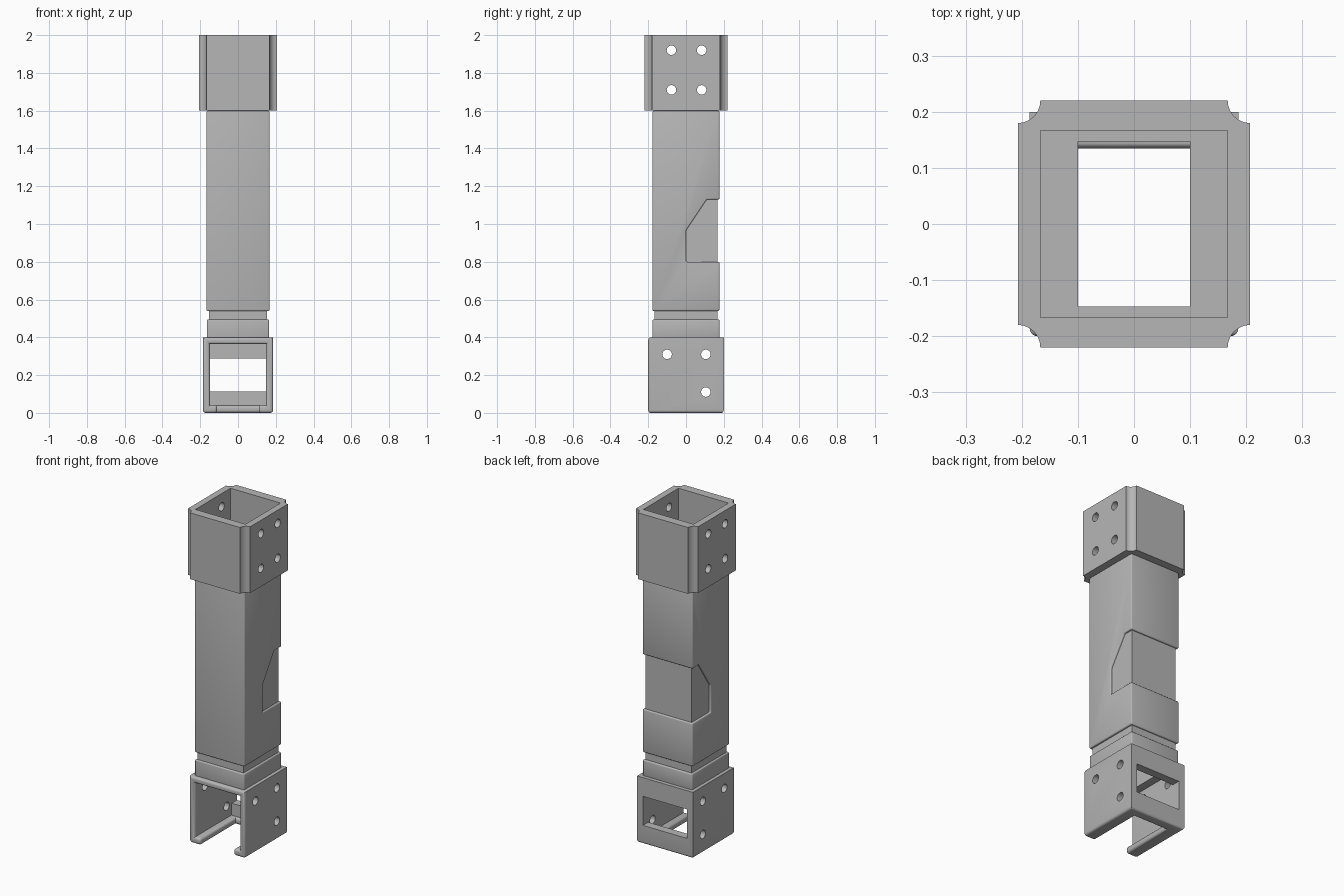
import bpy, bmesh, math
from mathutils import Matrix, Vector

old = bpy.data.objects.get("Cube")
if old:
    bpy.data.objects.remove(old, do_unlink=True)

GREY = (0.47, 0.47, 0.47, 1)
metal = bpy.data.materials.new("plain_grey")
metal.use_nodes = True
metal.diffuse_color = GREY
metal.node_tree.nodes["Principled BSDF"].inputs["Base Color"].default_value = GREY


def add(name, bm):
    bmesh.ops.recalc_face_normals(bm, faces=bm.faces)
    mesh = bpy.data.meshes.new(name)
    bm.to_mesh(mesh)
    bm.free()
    mesh.materials.append(metal)
    obj = bpy.data.objects.new(name, mesh)
    bpy.context.collection.objects.link(obj)
    return obj


def box(name, x, y, z):
    """Box from (min, max) ranges; a single number means a symmetric range."""
    x, y = [(-r, r) if not isinstance(r, tuple) else r for r in (x, y)]
    bm = bmesh.new()
    bmesh.ops.create_cube(bm, size=1)
    for v in bm.verts:
        v.co = [(a + b) / 2 + c * (b - a) for (a, b), c in zip((x, y, z), v.co)]
    return add(name, bm)


def prism(name, points, offset):
    """Extrude a closed outline of 3D points."""
    bm = bmesh.new()
    face = bm.faces.new([bm.verts.new(p) for p in points])
    out = bmesh.ops.extrude_face_region(bm, geom=[face])["geom"]
    moved = [g for g in out if isinstance(g, bmesh.types.BMVert)]
    bmesh.ops.translate(bm, verts=moved, vec=Vector(offset))
    return add(name, bm)


def bolt_hole(y, z):
    bm = bmesh.new()
    bmesh.ops.create_cone(bm, cap_ends=True, segments=32, radius1=0.025, radius2=0.025,
                          depth=1, matrix=Matrix.Translation((0, y, z))
                          @ Matrix.Rotation(math.pi / 2, 4, 'Y'))
    return add("hole_cutter", bm)


def bake(obj):
    bpy.context.view_layer.update()
    graph = bpy.context.evaluated_depsgraph_get()
    obj.data = bpy.data.meshes.new_from_object(obj.evaluated_get(graph))
    obj.modifiers.clear()


def cut(obj, *cutters):
    for c in cutters:
        mod = obj.modifiers.new("cut", 'BOOLEAN')
        mod.operation, mod.solver, mod.object = 'DIFFERENCE', 'EXACT', c
        bake(obj)
        bpy.data.objects.remove(c, do_unlink=True)


def soften(obj, width):
    mod = obj.modifiers.new("round_edges", 'BEVEL')
    mod.width, mod.segments, mod.limit_method = width, 3, 'ANGLE'
    bake(obj)


def bore(z, x=0.1, y=0.147):
    return box("bore_cutter", x, y, z)


# Inner tube, seen in the groove and in the recess
core = box("inner_tube", 0.154, 0.166, (0.39, 1.6))
cut(core, bore((0, 2)))

# Outer sleeve with the recess wrapped round its back
sleeve = box("outer_sleeve", 0.167, 0.177, (0.54, 1.6))
recess = [(0, 0.8), (0, 0.965), (0.11, 1.13), (0.3, 1.13), (0.3, 0.8)]
cut(sleeve, bore((0, 2), 0.13, 0.155),
    prism("recess_cutter", [(-0.5, y, z) for y, z in recess], (1, 0, 0)))
soften(sleeve, 0.007)

# Ring under the groove
ring = box("lower_ring", 0.165, 0.177, (0.39, 0.495))
cut(ring, bore((0, 2), 0.13, 0.155))
soften(ring, 0.007)

# Top collar with scooped corners, a square socket and bolt holes
outline = []
for sx, sy in ((1, 1), (-1, 1), (-1, -1), (1, -1)):
    arc = []
    for i in range(13):
        a = math.pi / 2 * i / 12
        arc.append((sx * (0.207 - 0.04 * math.sin(a)), sy * (0.22 - 0.04 * math.cos(a)), 1.6))
    outline += arc if sx * sy > 0 else arc[::-1]
collar = prism("top_collar", outline, (0, 0, 0.4))
cut(collar, box("socket_cutter", 0.167, 0.167, (1.615, 2.2)), bore((1.5, 1.8)),
    *[bolt_hole(y, z) for y in (-0.077, 0.083) for z in (1.71, 1.92)])

# Base bracket: open front, slotted floor, rear window
base = box("base_bracket", 0.186, 0.2, (0, 0.4))
cut(base,
    box("inside_cutter", 0.149, (-0.4, 0.15), (0.04, 0.365)),
    box("slot_cutter", 0.11, (-0.4, 0.135), (-0.1, 0.1)),
    box("window_cutter", 0.147, (0.1, 0.4), (0.112, 0.287)),
    bore((0.3, 0.5)))

# Round the front rim, the floor edges and the slot edges
bm = bmesh.new()
bm.from_mesh(base.data)


def is_rounded(edge):
    def both(test):
        return all(test(v.co) for v in edge.verts)
    if edge.is_boundary or edge.calc_face_angle(0) < 0.5:
        return False
    front = both(lambda c: c.y < -0.199)
    floor = both(lambda c: c.z < 0.001 and c.y < 0.199)
    slot = both(lambda c: abs(c.z - 0.04) < 0.001 and abs(c.x) < 0.111)
    sides = both(lambda c: c.z < 0.001 and abs(c.x) > 0.18)
    return front or floor or slot or sides


bmesh.ops.bevel(bm, geom=[e for e in bm.edges if is_rounded(e)], offset=0.014,
                segments=4, profile=0.5, affect='EDGES', clamp_overlap=True)
bm.to_mesh(base.data)
bm.free()
cut(base, *[bolt_hole(y, z) for y, z in ((-0.1, 0.31), (0.105, 0.31), (0.105, 0.11))])

# Smooth the rounded parts, keep hard edges
for obj in (core, sleeve, ring, collar, base):
    bpy.ops.object.select_all(action='DESELECT')
    obj.select_set(True)
    bpy.context.view_layer.objects.active = obj
    bpy.ops.object.shade_smooth_by_angle(angle=math.radians(35))
